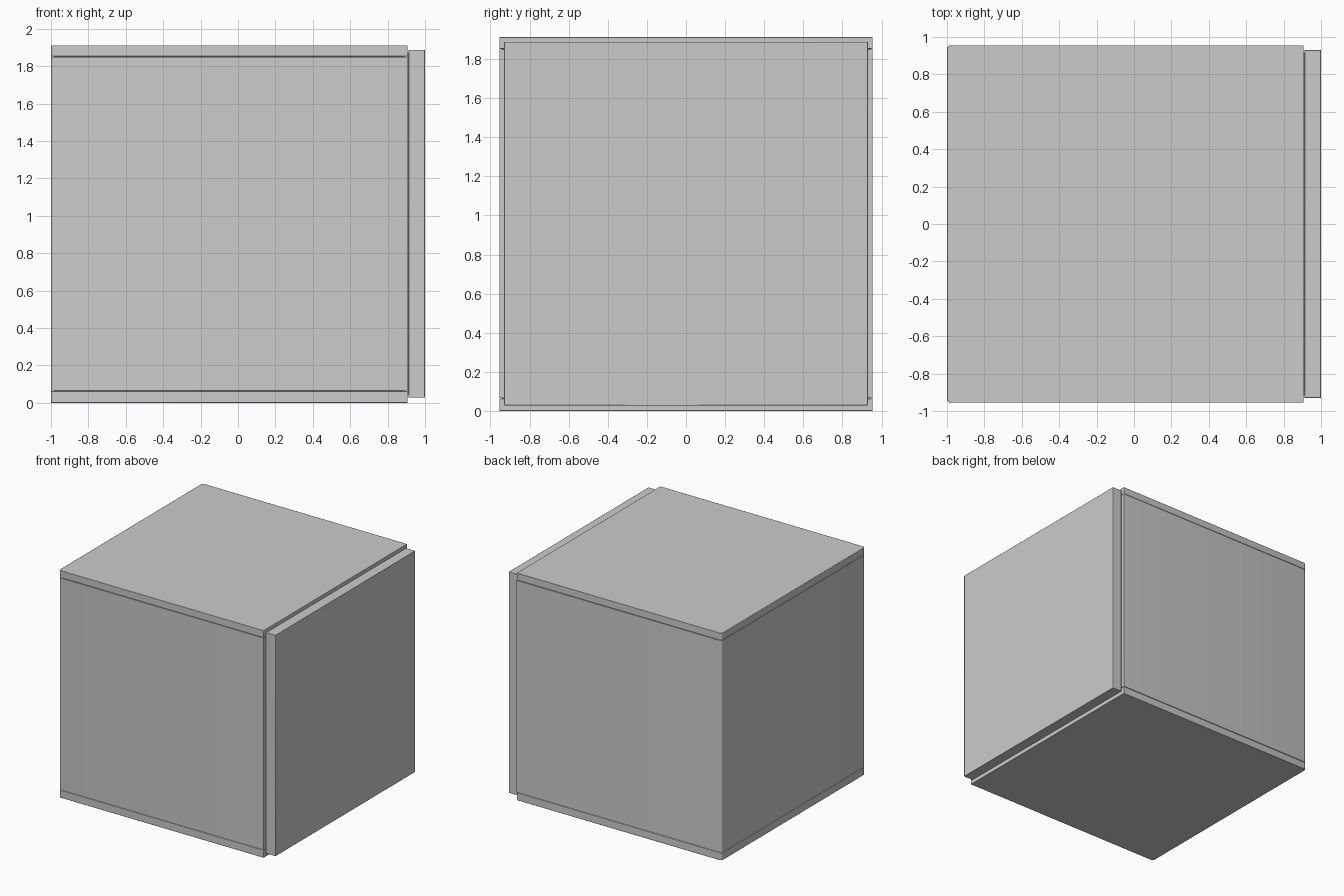
import bpy, bmesh

if "Cube" in bpy.data.objects:
    bpy.data.objects.remove(bpy.data.objects["Cube"])

W = 0.955    # half depth of the cabinet
H = 1.912    # total height
XF = 0.907   # door-side face of the cabinet


def box(name, lo, hi, corner=0.0, edge=0.0):
    """Box from two corners; 'corner' rounds the vertical edges on the -x side."""
    bm = bmesh.new()
    bmesh.ops.create_cube(bm, size=1)
    for v in bm.verts:
        for i in range(3):
            v.co[i] = lo[i] if v.co[i] < 0 else hi[i]
    if corner:
        verticals = [e for e in bm.edges
                     if all(abs(v.co.x - lo[0]) < 1e-5 for v in e.verts)
                     and abs(e.verts[0].co.z - e.verts[1].co.z) > 1e-4]
        bmesh.ops.bevel(bm, geom=verticals, offset=corner, segments=4,
                        profile=0.5, affect='EDGES')
    mesh = bpy.data.meshes.new(name)
    bm.to_mesh(mesh)
    bm.free()
    ob = bpy.data.objects.new(name, mesh)
    bpy.context.collection.objects.link(ob)
    if edge:
        mod = ob.modifiers.new("edge_softening", 'BEVEL')
        mod.width = edge
        mod.segments = 2
        mod.limit_method = 'ANGLE'
        mod.angle_limit = 0.8
    bpy.context.view_layer.objects.active = ob
    ob.select_set(True)
    bpy.ops.object.shade_smooth_by_angle()
    ob.select_set(False)
    return ob


# Cabinet: wrapped body between a base slab and a top slab, with hairline seams
box("base_slab", (-1, -W, 0), (XF, W, 0.064), 0.02, 0.003)
box("cabinet_body", (-1, -W, 0.067), (XF, W, 1.849), 0.02)
box("top_slab", (-1, -W, 1.852), (XF, W, H), 0.02, 0.003)

# Inner core closing the seams
box("inner_core", (-0.985, -0.94, 0.03), (0.89, 0.94, 1.88))

# Door with a seal behind it
box("door_seal", (0.90, -0.915, 0.045), (0.92, 0.915, 1.87))
box("door", (0.912, -0.93, 0.028), (1.0, 0.93, 1.888), 0, 0.003)
